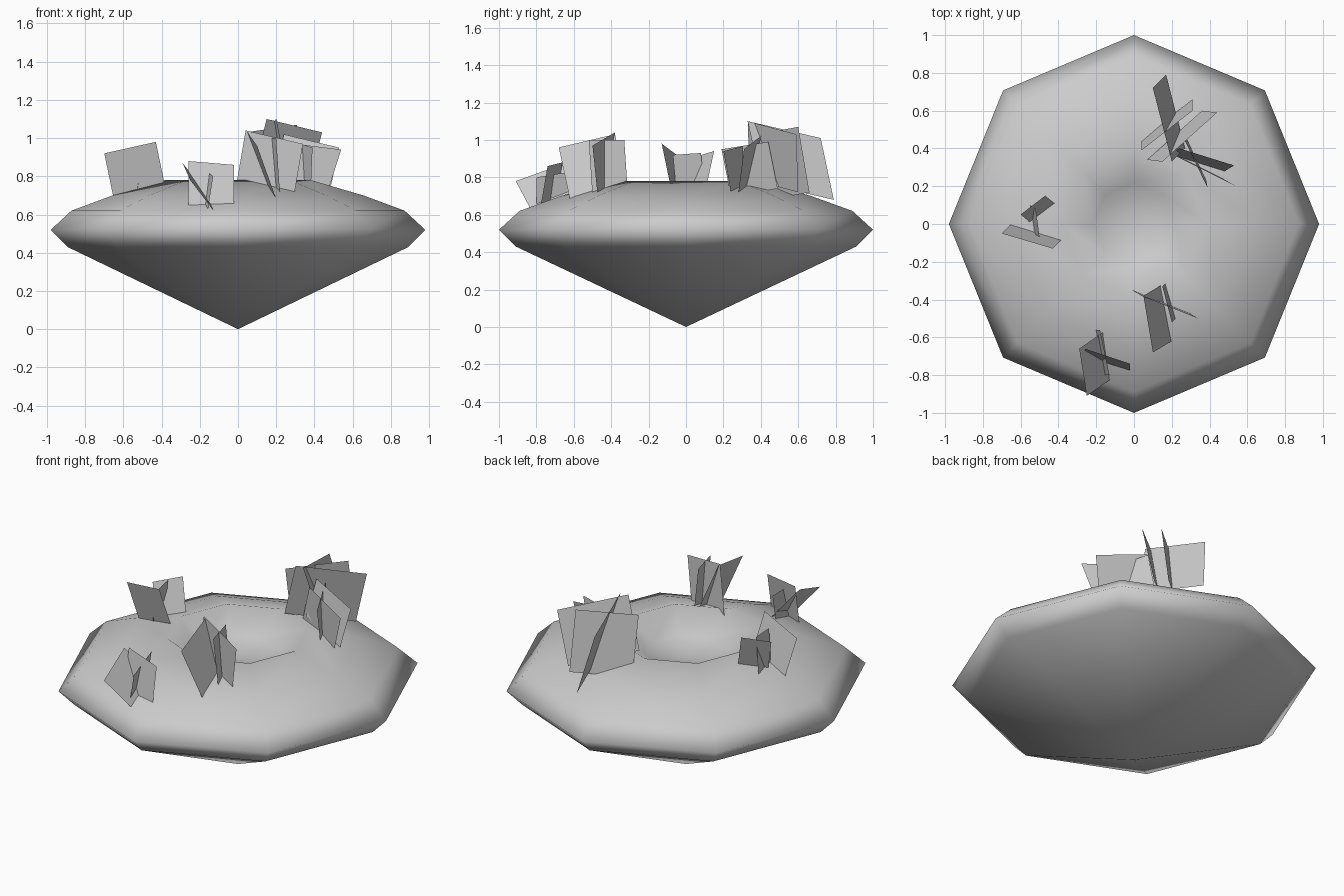
import bpy
import bmesh
from math import cos, sin, tau
from mathutils import Vector

cube = bpy.data.objects.get("Cube")
if cube:
    bpy.data.objects.remove(cube, do_unlink=True)

# Single stone grey
stone = bpy.data.materials.new("stone_grey")
stone.use_nodes = True
GREY = (0.6, 0.6, 0.6, 1)
stone.diffuse_color = GREY
stone.node_tree.nodes["Principled BSDF"].inputs["Base Color"].default_value = GREY


def make_object(name, bm, smooth=False):
    mesh = bpy.data.meshes.new(name)
    for face in bm.faces:
        face.smooth = smooth
    bm.to_mesh(mesh)
    bm.free()
    mesh.materials.append(stone)
    obj = bpy.data.objects.new(name, mesh)
    bpy.context.collection.objects.link(obj)
    return obj


def lathe(name, bottom, rings, top, sides):
    """Turn a radius/height profile around z, closed by a point at each end."""
    bm = bmesh.new()
    loops = []
    for radius, height in rings:
        loops.append([bm.verts.new((0.98 * radius * cos(tau * i / sides),
                                    radius * sin(tau * i / sides), height))
                      for i in range(sides)])
    low, high = bm.verts.new((0, 0, bottom)), bm.verts.new((0, 0, top))
    for i in range(sides):
        j = (i + 1) % sides
        bm.faces.new((low, loops[0][j], loops[0][i]))
        bm.faces.new((high, loops[-1][i], loops[-1][j]))
        for a, b in zip(loops, loops[1:]):
            bm.faces.new((a[i], a[j], b[j], b[i]))
    bmesh.ops.recalc_face_normals(bm, faces=bm.faces[:])
    return make_object(name, bm, smooth=True)


def blade_clump(name, *blades):
    """Flat leaning blades, each given by its top edge and one lower corner."""
    bm = bmesh.new()
    for start, end, foot in blades:
        start, end, foot = Vector(start), Vector(end), Vector(foot)
        corners = (start, end, foot, start + foot - end)
        bm.faces.new([bm.verts.new(c) for c in corners])
    return make_object(name, bm)


# Floating rock with a pointed underside, a thick rim and a shallow crater
lathe("rock_island", 0,
      [(0.91, 0.43), (1, 0.52), (0.89, 0.62), (0.67, 0.7),
       (0.39, 0.78), (0.22, 0.67)], 0.64, sides=8)

# Clumps of blades around the crater
blade_clump("right_clump",
            ((-.70, -.05, .92), (-.43, -.13, .98), (-.38, -.08, .74)),
            ((-.60, .05, .91), (-.47, .15, .94), (-.41, .10, .71)),
            ((-.52, .08, .93), (-.50, -.07, .92), (-.53, -.05, .70)))
blade_clump("front_right_clump",
            ((-.29, -.66, .87), (-.25, -.91, .78), (-.12, -.82, .61)),
            ((-.26, -.66, .88), (-.02, -.74, .86), (-.02, -.78, .63)),
            ((-.18, -.56, .84), (-.13, -.80, .80), (-.16, -.80, .61)))
blade_clump("front_left_clump",
            ((.05, -.38, 1.03), (.10, -.68, .96), (.20, -.62, .68)),
            ((.04, -.38, 1.04), (.34, -.50, .97), (.29, -.47, .68)),
            ((.15, -.33, 1), (.20, -.52, 1), (.22, -.50, .70)))
blade_clump("back_clump",
            ((.15, .33, 1.1), (.44, .59, 1.03), (.36, .60, .72)),
            ((.04, .39, 1.03), (.31, .60, 1.07), (.31, .66, .72)),
            ((.10, .72, 1.01), (.20, .33, 1.1), (.27, .40, .77)))
blade_clump("back_left_clump",
            ((.24, .40, 1.02), (.53, .31, .95), (.48, .28, .72)),
            ((.22, .36, .98), (.54, .20, .94), (.47, .24, .72)),
            ((.27, .44, .99), (.39, .19, .95), (.38, .24, .70)))
